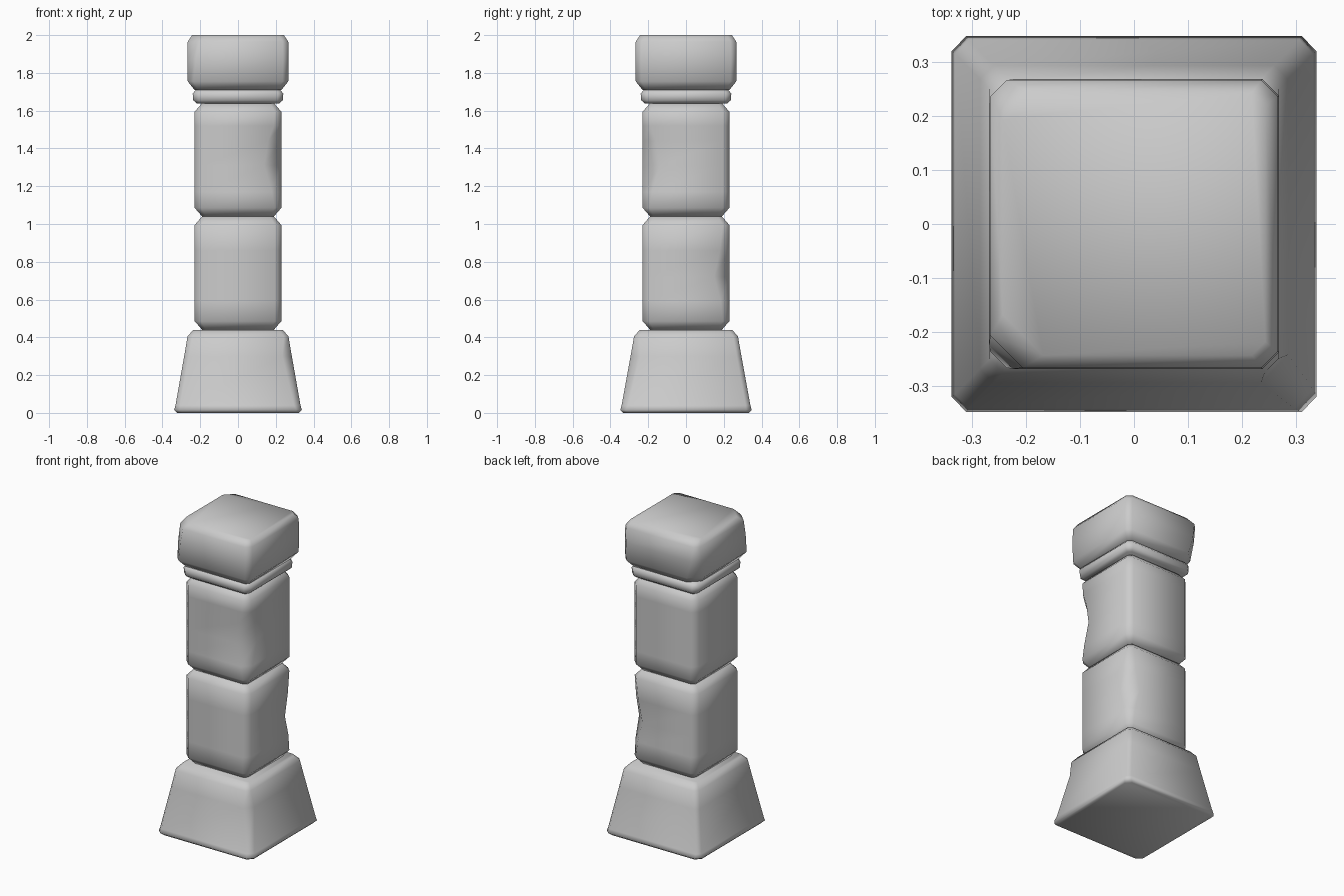
import bpy
import bmesh

cube = bpy.data.objects.get("Cube")
if cube:
    bpy.data.objects.remove(cube, do_unlink=True)

# Single stone colour
stone = bpy.data.materials.new("grey_stone")
stone.use_nodes = True
colour = (0.6, 0.6, 0.6, 1.0)
stone.diffuse_color = colour
stone.node_tree.nodes["Principled BSDF"].inputs["Base Color"].default_value = colour

# Corners in anticlockwise order, seen from above
CORNERS = {"front_left": (1, -1), "back_left": (1, 1),
           "back_right": (-1, 1), "front_right": (-1, -1)}


def stone_block(name, rings, depth=1.0):
    """Loft chamfered square rings: (height, half width, corner cut, {corner: chipped cut})."""
    bm = bmesh.new()
    loops = []
    for z, half, cut, chips in rings:
        loop = []
        for corner, (sx, sy) in CORNERS.items():
            c = chips.get(corner, cut)
            pair = [(sx * (half - c), sy * half), (sx * half, sy * (half - c))]
            if sx * sy > 0:
                pair.reverse()
            loop += [bm.verts.new((x, y * depth, z)) for x, y in pair]
        loops.append(loop)
    for low, high in zip(loops, loops[1:]):
        for i in range(len(low)):
            j = (i + 1) % len(low)
            bm.faces.new((low[i], low[j], high[j], high[i]))
    bm.faces.new(loops[0][::-1])
    bm.faces.new(loops[-1])
    for face in bm.faces:
        face.smooth = True
    mesh = bpy.data.meshes.new(name)
    bm.to_mesh(mesh)
    bm.free()
    mesh.materials.append(stone)
    obj = bpy.data.objects.new(name, mesh)
    bpy.context.collection.objects.link(obj)
    return obj


def shaft_block(name, z, chips):
    """Shaft block with chips: a list of (height above its bottom, {corner: cut})."""
    rings = [(z, 0.19, 0.02, {}), (z + 0.045, 0.229, 0.035, {})]
    rings += [(z + h, 0.229, 0.035, c) for h, c in chips]
    rings += [(z + 0.555, 0.229, 0.035, {}), (z + 0.6, 0.19, 0.02, {})]
    return stone_block(name, rings)


# Tapered base
stone_block("base", [
    (0.0, 0.322, 0.03, {}),
    (0.015, 0.338, 0.028, {}),
    (0.04, 0.331, 0.025, {"front_left": 0.035}),
    (0.3, 0.285, 0.025, {"front_left": 0.05}),
    (0.405, 0.267, 0.025, {}),
    (0.44, 0.237, 0.02, {}),
], depth=1.03)

# Two shaft blocks with worn edges
shaft_block("lower_shaft", 0.44, [
    (0.15, {"back_left": 0.045}), (0.28, {"back_left": 0.08}),
    (0.42, {"back_left": 0.05})])
shaft_block("upper_shaft", 1.04, [
    (0.13, {"front_left": 0.05}), (0.27, {"front_left": 0.09}),
    (0.4, {"front_left": 0.07}), (0.48, {"front_left": 0.04})])

# Thin collar
stone_block("collar", [
    (1.638, 0.218, 0.02, {}), (1.655, 0.237, 0.03, {}),
    (1.69, 0.24, 0.03, {}), (1.712, 0.222, 0.02, {})])

# Heavy capstone with chipped corners
stone_block("capstone", [
    (1.71, 0.23, 0.02, {"back_right": 0.06}),
    (1.755, 0.266, 0.03, {"back_right": 0.075}),
    (1.87, 0.268, 0.03, {"back_right": 0.045, "front_right": 0.045}),
    (1.965, 0.266, 0.03, {"front_right": 0.06}),
    (2.0, 0.243, 0.025, {"front_right": 0.075, "back_right": 0.05}),
])
